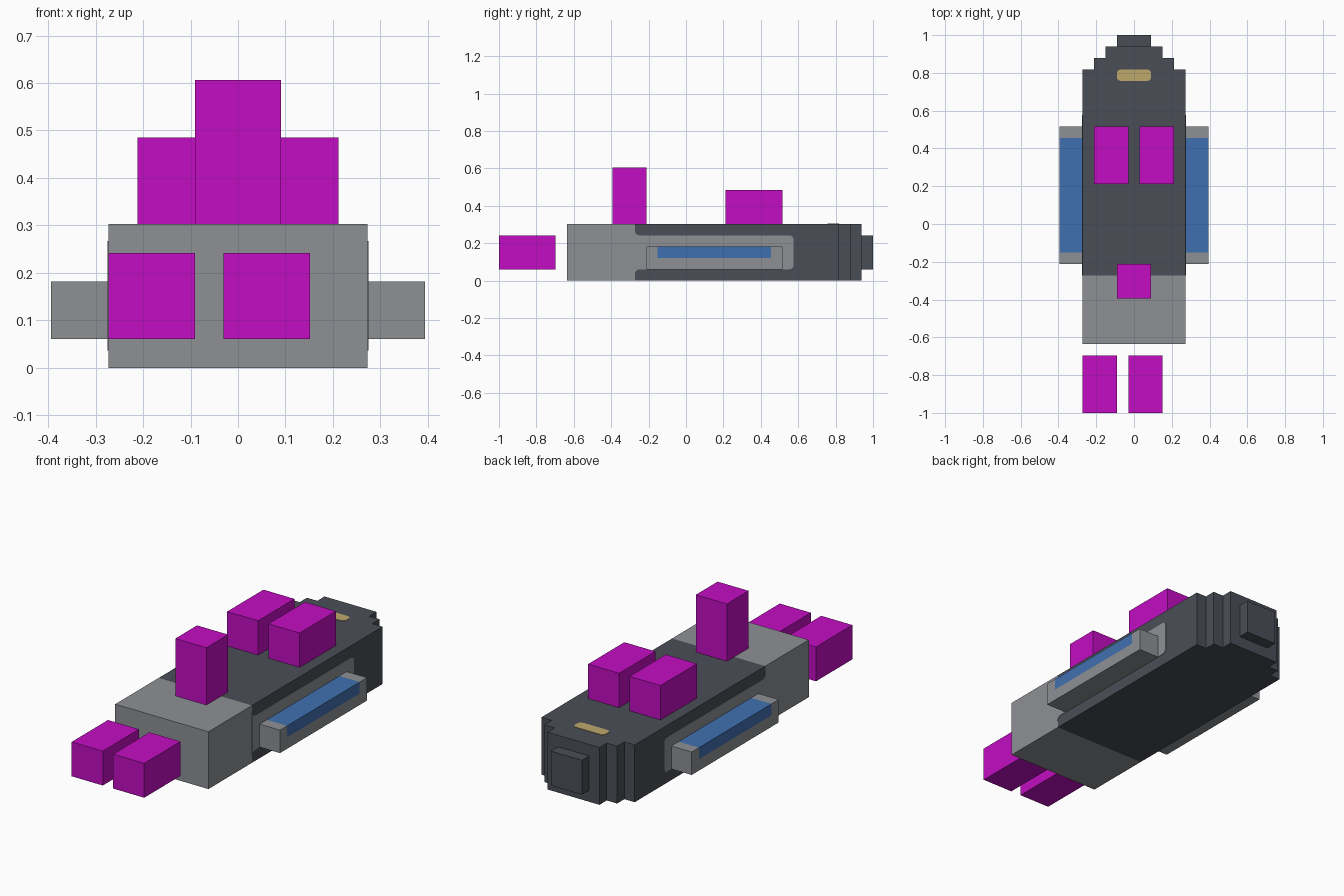
import bpy, bmesh, math
from mathutils import Vector

if "Cube" in bpy.data.objects:
    bpy.data.objects.remove(bpy.data.objects["Cube"], do_unlink=True)

U = 2 / 33  # one block of the grid the ship is laid out on


def material(name, rgb):
    lin = [((c / 255 + 0.055) / 1.055) ** 2.4 if c > 10 else c / 255 / 12.92 for c in rgb]
    m = bpy.data.materials.new(name)
    m.use_nodes = True
    m.diffuse_color = (*lin, 1)
    bsdf = m.node_tree.nodes["Principled BSDF"]
    bsdf.inputs["Base Color"].default_value = (*lin, 1)
    bsdf.inputs["Roughness"].default_value = 0.8
    return m


DARK = material("dark slate", (74, 78, 86))
GREY = material("mid grey", (141, 144, 148))
MAGENTA = material("magenta", (195, 13, 195))
BLUE = material("blue", (64, 112, 176))
GOLD = material("gold", (191, 169, 108))


def prism(name, points, extrude, mats, cuts=(), rule=None):
    """Extrude a flat outline, cut it along planes, colour faces by a rule."""
    bm = bmesh.new()
    face = bm.faces.new([bm.verts.new(p) for p in points])
    top = bmesh.ops.extrude_face_region(bm, geom=[face], use_keep_orig=True)
    bmesh.ops.translate(bm, vec=Vector(extrude),
                        verts=[g for g in top["geom"] if isinstance(g, bmesh.types.BMVert)])
    for co, no in cuts:
        bmesh.ops.bisect_plane(bm, geom=bm.verts[:] + bm.edges[:] + bm.faces[:],
                               plane_co=co, plane_no=no)
    bmesh.ops.recalc_face_normals(bm, faces=bm.faces)
    if rule:
        for f in bm.faces:
            f.material_index = rule(f.calc_center_median(), f.normal)
    me = bpy.data.meshes.new(name)
    bm.to_mesh(me)
    bm.free()
    for m in mats:
        me.materials.append(m)
    ob = bpy.data.objects.new(name, me)
    bpy.context.collection.objects.link(ob)
    return ob


def box(name, lo, hi, mats, **kw):
    """Box between two corners given in blocks."""
    (x0, y0, z0), (x1, y1, z1) = [[c * U for c in p] for p in (lo, hi)]
    pts = [(x0, y0, z0), (x1, y0, z0), (x1, y1, z0), (x0, y1, z0)]
    return prism(name, pts, (0, 0, z1 - z0), mats, **kw)


def arc(cx, cy, r, a0, a1, n=5):
    return [(cx + r * math.cos(math.radians(a0 + (a1 - a0) * i / n)),
             cy + r * math.sin(math.radians(a0 + (a1 - a0) * i / n))) for i in range(n + 1)]


# Hull: long block with a stepped end, grey at the front and dark behind
half = [(4.5, -10.5), (4.5, 13.5), (3.5, 13.5), (3.5, 14.5),
        (2.5, 14.5), (2.5, 15.5)]
outline = half + [(-x, y) for x, y in reversed(half)]
prism("hull", [(x * U, y * U, 0) for x, y in outline], (0, 0, 5 * U), [DARK, GREY],
      cuts=[((0, -4.5 * U, 0), (0, 1, 0))],
      rule=lambda c, n: 1 if c.y < -4.5 * U else 0)
box("hull_tip", (-1.5, 15.5, 1), (1.5, 16.5, 4), [DARK])

# Grey side panels: rounded at the far end, flared into the grey front section
r = 0.4
panel = (arc(9.5 - r, 1 + r, r, -90, 0) + arc(9.5 - r, 4 - r, r, 0, 90)
         + arc(-4.5 + r, 4 + r, r, 270, 180) + arc(-4.5 + r, 1 - r, r, 180, 90))


# Wings: grey bars with a blue upper band on the top and outer face
def wing_colour(c, n):
    in_band = -2.5 * U < c.y < 7.5 * U and c.z > 2 * U
    return 1 if in_band and abs(n.y) < 0.5 else 0


for side, s in (("left", 1), ("right", -1)):
    prism(side + "_side_panel", [(s * 4.5 * U, y * U, z * U) for y, z in panel],
          (s * 0.002, 0, 0), [GREY])
    xs = sorted((s * 4.5, s * 6.5))
    box(side + "_wing", (xs[0], -3.5, 1), (xs[1], 8.5, 3), [GREY, BLUE],
        cuts=[((0, -2.5 * U, 0), (0, 1, 0)), ((0, 7.5 * U, 0), (0, 1, 0)),
              ((0, 0, 2 * U), (0, 0, 1))],
        rule=wing_colour)
    # Paired blocks on the hull top
    xs = sorted((s * 0.5, s * 3.5))
    box(side + "_top_block", (xs[0], 3.5, 5), (xs[1], 8.5, 8), [MAGENTA])

# Tower on the hull and two detached blocks ahead of the front
box("tower", (-1.5, -6.5, 5), (1.5, -3.5, 10), [MAGENTA])
for name, x in (("front_block_right", -4.5), ("front_block_left", -0.5)):
    box(name, (x, -16.5, 1), (x + 3, -11.5, 4), [MAGENTA])

# Gold marking with rounded corners
r = 0.35
mark = (arc(1.5 - r, 12.5 + r, r, -90, 0) + arc(1.5 - r, 13.5 - r, r, 0, 90)
        + arc(-1.5 + r, 13.5 - r, r, 90, 180) + arc(-1.5 + r, 12.5 + r, r, 180, 270))
prism("gold_marking", [(x * U, y * U, 5 * U) for x, y in mark], (0, 0, 0.002), [GOLD])
